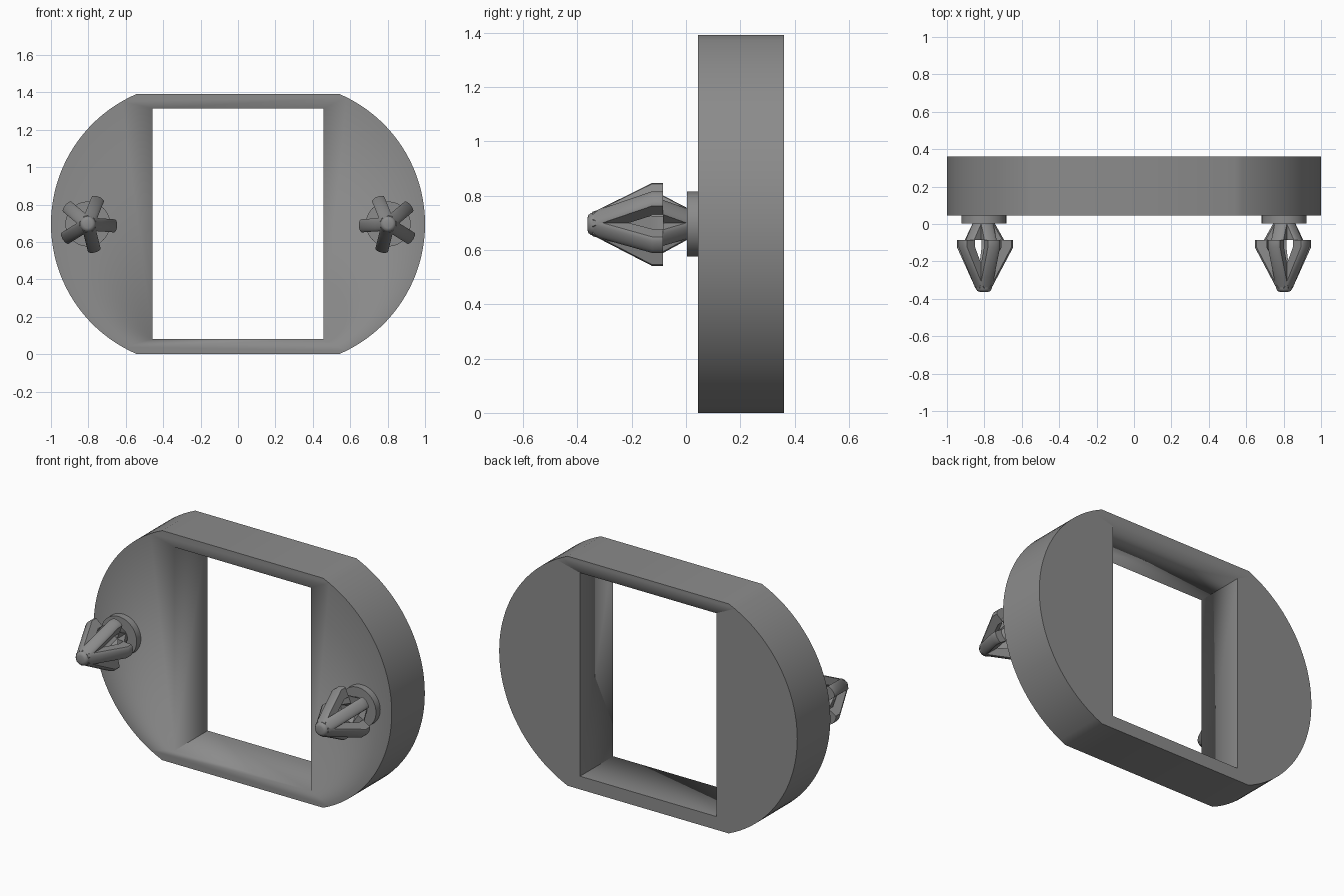
import bpy, bmesh, math
from mathutils import Vector

if "Cube" in bpy.data.objects:
    bpy.data.objects.remove(bpy.data.objects["Cube"])

grey = bpy.data.materials.new("mid grey plastic")
grey.diffuse_color = (0.26, 0.26, 0.26, 1)
grey.use_nodes = True
grey.node_tree.nodes["Principled BSDF"].inputs["Base Color"].default_value = grey.diffuse_color

ZC, FRONT, BACK = 0.696, 0.045, 0.362      # mid height, plate front and back


def finish(bm, name, angle=35):
    bmesh.ops.recalc_face_normals(bm, faces=bm.faces)
    me = bpy.data.meshes.new(name)
    bm.to_mesh(me)
    bm.free()
    ob = bpy.data.objects.new(name, me)
    bpy.context.collection.objects.link(ob)
    me.materials.append(grey)
    bpy.ops.object.select_all(action='DESELECT')
    ob.select_set(True)
    bpy.context.view_layer.objects.active = ob
    bpy.ops.object.shade_smooth_by_angle(angle=math.radians(angle))
    return ob


def prism(bm, points, y0, y1):
    a = [bm.verts.new((x, y0, z)) for x, z in points]
    b = [bm.verts.new((x, y1, z)) for x, z in points]
    bm.faces.new(a)
    bm.faces.new(b[::-1])
    for i in range(len(a)):
        j = (i + 1) % len(a)
        bm.faces.new((a[i], b[i], b[j], a[j]))


# Frame: two bulging arcs joined by flat top and bottom, with a rectangular opening
H, flat = ZC, 0.54
sag = 1 - flat
R = (H * H + sag * sag) / (2 * sag)
half = math.asin(H / R)
N = 40
arc = [(1 - R + R * math.cos(t), R * math.sin(t))
       for t in (-half + 2 * half * i / N for i in range(N + 1))]
outline = [(x, ZC + z) for x, z in arc] + [(-x, ZC - z) for x, z in arc]
bm = bmesh.new()
prism(bm, outline, FRONT, BACK)
frame = finish(bm, "frame", 30)

bm = bmesh.new()
prism(bm, [(-0.457, 0.08), (0.457, 0.08), (0.457, 1.313), (-0.457, 1.313)], -0.2, 0.6)
cutter = finish(bm, "opening_cutter")
cut = frame.modifiers.new("opening", 'BOOLEAN')
cut.object = cutter
cut.solver = 'EXACT'
bpy.context.view_layer.objects.active = frame
bpy.ops.object.modifier_apply(modifier="opening")
bpy.data.objects.remove(cutter, do_unlink=True)


def lathe(bm, profile, cx, n=32):
    # revolve (radius, y) pairs around the clip axis
    rings = []
    for r, y in profile:
        rings.append([bm.verts.new((cx + r * math.cos(math.tau * k / n), y,
                                    ZC + r * math.sin(math.tau * k / n))) for k in range(n)])
    for a, b in zip(rings, rings[1:]):
        for k in range(n):
            j = (k + 1) % n
            bm.faces.new((a[k], a[j], b[j], b[k]))
    bm.faces.new(rings[0])
    bm.faces.new(rings[-1])


# Arm stations from tip to collar: (y, outer radius, inner radius)
STATIONS = [(-0.345, 0.040, 0.0), (-0.285, 0.072, 0.012), (-0.125, 0.157, 0.090),
            (-0.085, 0.157, 0.090), (-0.085, 0.108, 0.052), (0.008, 0.056, 0.0)]
W = 0.035


def arm(bm, cx, ang, side):
    rings = []
    for y, ro, ri in STATIONS:
        # rounded outer edge, square inner edge
        sec = [(ri, -W)]
        sec += [(ro - 0.016 * (1 - math.cos(u)) , W * math.sin(u) / math.sin(1.3))
                for u in (-1.3 + 2.6 * i / 8 for i in range(9))]
        sec += [(ri, W)]
        ring = []
        for r, t in sec:
            x = r * math.cos(ang) - t * math.sin(ang)
            z = r * math.sin(ang) + t * math.cos(ang)
            ring.append(bm.verts.new((cx + side * x, y, ZC + z)))
        rings.append(ring)
    for a, b in zip(rings, rings[1:]):
        for k in range(len(a)):
            j = (k + 1) % len(a)
            bm.faces.new((a[k], a[j], b[j], b[k]))
    bm.faces.new(rings[0])
    bm.faces.new(rings[-1])


# Push-in clips, mirrored left and right
for label, cx, side in (("left", -0.803, 1), ("right", 0.803, -1)):
    bm = bmesh.new()
    lathe(bm, [(0.12, 0.004), (0.12, FRONT + 0.002)], cx, 48)
    finish(bm, label + "_clip_collar")
    bm = bmesh.new()
    lathe(bm, [(0.022, -0.363), (0.034, -0.359), (0.041, -0.349), (0.044, -0.335),
               (0.044, -0.30), (0.01, -0.275)], cx)
    finish(bm, label + "_clip_tip", 50)
    for k in range(5):
        bm = bmesh.new()
        arm(bm, cx, math.radians(-4 + 72 * k), side)
        finish(bm, f"{label}_clip_arm_{k + 1}", 30)
